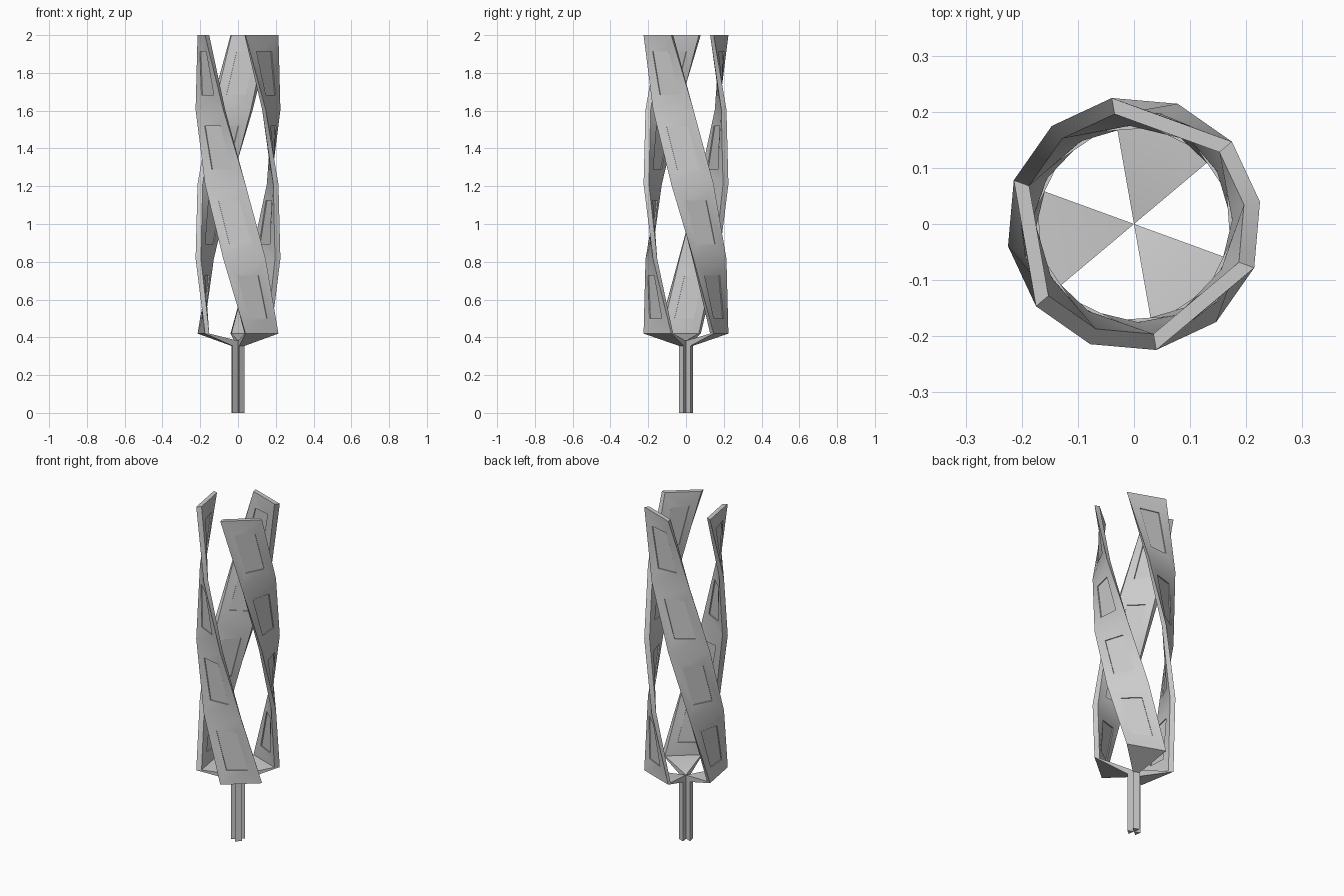
import bpy, bmesh, math
from mathutils import Vector

if "Cube" in bpy.data.objects:
    bpy.data.objects.remove(bpy.data.objects["Cube"])

R_OUT, R_IN = 0.228, 0.199      # blade corner radii
Z0, Z1, SEGS = 0.42, 2.0, 4     # blade bottom, top, twist segments
HALF = math.radians(30)         # half the angular width of a blade
TWIST = math.radians(-120)
STARTS = [math.radians(a) for a in (70, 190, 310)]


def polar(r, a, z):
    return Vector((r * math.cos(a), r * math.sin(a), z))


def finish(bm, name, angle):
    bmesh.ops.remove_doubles(bm, verts=bm.verts, dist=1e-5)
    bmesh.ops.recalc_face_normals(bm, faces=bm.faces)
    me = bpy.data.meshes.new(name)
    bm.to_mesh(me)
    bm.free()
    ob = bpy.data.objects.new(name, me)
    bpy.context.collection.objects.link(ob)
    ob.rotation_euler.z = angle
    bpy.ops.object.select_all(action='DESELECT')
    ob.select_set(True)
    bpy.context.view_layer.objects.active = ob
    bpy.ops.object.shade_smooth_by_angle(angle=math.radians(30))


def quad(bm, *pts):
    bm.faces.new([bm.verts.new(p) for p in pts])


def panel(bm, a, b, c, d, depth):
    """Quad a-b (bottom) to d-c (top) with a shallow recess in its middle."""
    def at(u, v):
        return a.lerp(b, u).lerp(d.lerp(c, u), v)
    outer = [a, b, c, d]
    rim = [at(.23, .2), at(.75, .2), at(.75, .78), at(.23, .78)]
    mid = at(.5, .5)
    push = Vector((mid.x, mid.y, 0)).normalized() * depth
    floor = [p + push for p in rim]
    for i in range(4):
        j = (i + 1) % 4
        quad(bm, outer[i], outer[j], rim[j], rim[i])
        quad(bm, rim[i], rim[j], floor[j], floor[i])
    quad(bm, *floor)


def blade(angle, n):
    # twisted flat strip with recessed panels on both faces
    bm = bmesh.new()
    rings = []
    for i in range(SEGS + 1):
        t = i / SEGS
        z, a = Z0 + (Z1 - Z0) * t, TWIST * t
        rings.append([polar(r, a + s * HALF, z)
                      for r, s in ((R_OUT, -1), (R_OUT, 1), (R_IN, 1), (R_IN, -1))])
    for p, q in zip(rings, rings[1:]):
        panel(bm, p[0], p[1], q[1], q[0], -0.006)
        panel(bm, p[3], p[2], q[2], q[3], 0.006)
        quad(bm, p[1], p[2], q[2], q[1])
        quad(bm, p[0], p[3], q[3], q[0])
    quad(bm, *rings[0])
    quad(bm, *rings[-1])
    finish(bm, f"twisted_blade_{n}", angle)


def arm(angle, n):
    # wedge arm running from the blade foot to the hub, then down as the post
    bm = bmesh.new()
    r = 0.038
    o = [polar(R_OUT, s * HALF, Z0) for s in (-1, 1)]
    i = [polar(R_IN, s * HALF, Z0) for s in (-1, 1)]
    h = [polar(r, s * HALF, 0.355) for s in (-1, 1)]
    f = [polar(r, s * HALF, 0) for s in (-1, 1)]
    top, foot = Vector((0, 0, 0.382)), Vector((0, 0, 0))
    quad(bm, i[0], i[1], top)
    quad(bm, o[0], o[1], h[1], h[0])
    quad(bm, o[0], o[1], i[1], i[0])
    quad(bm, h[0], h[1], f[1], f[0])
    quad(bm, f[0], f[1], foot)
    for k in (0, 1):
        quad(bm, o[k], i[k], top, h[k])
        quad(bm, h[k], top, foot, f[k])
    finish(bm, f"base_arm_{n}", angle)


for n, ang in enumerate(STARTS, 1):
    blade(ang, n)
    arm(ang, n)
